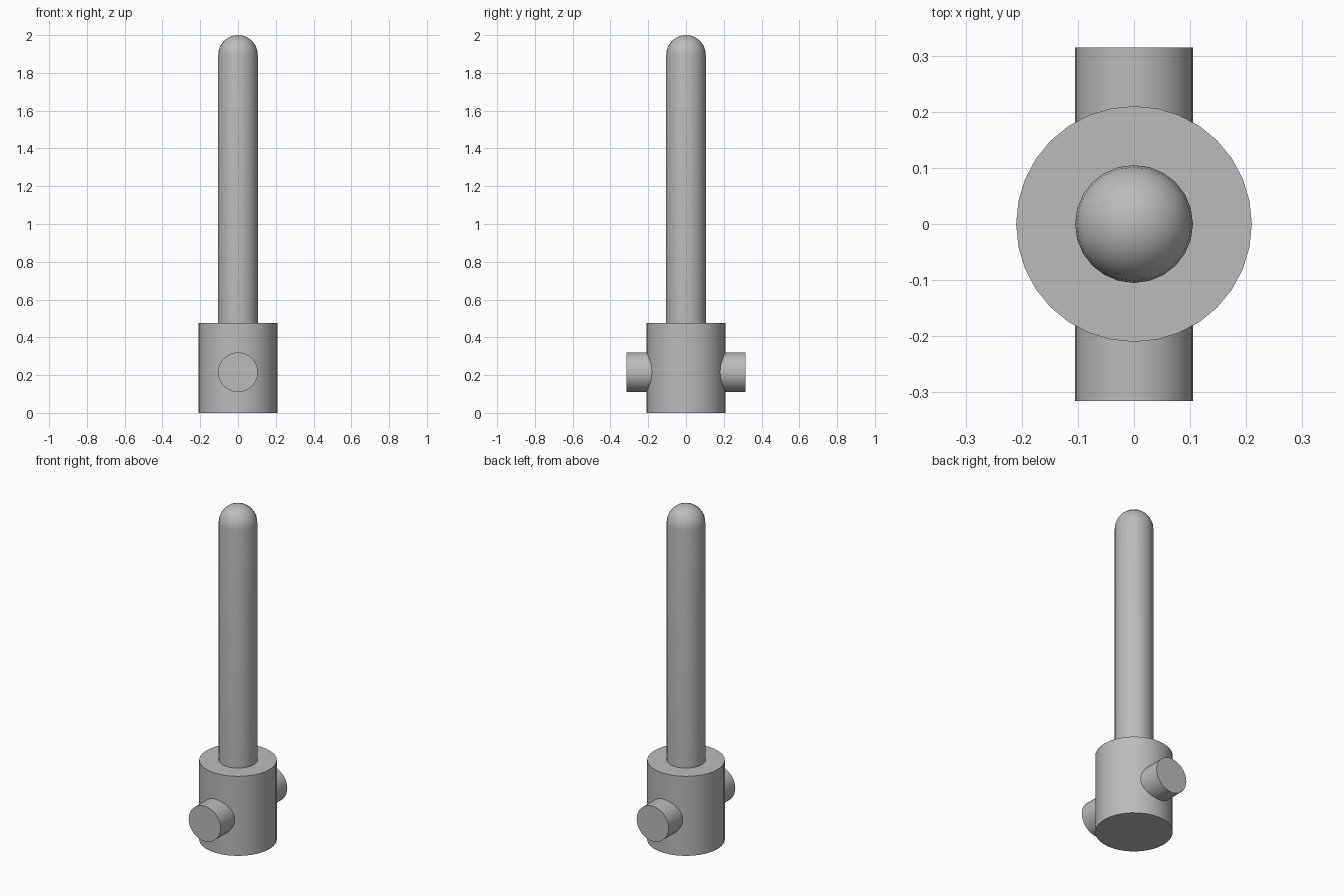
import bpy
import bmesh
from math import sin, cos, pi, radians
from mathutils import Matrix

cube = bpy.data.objects.get("Cube")
if cube:
    bpy.data.objects.remove(cube, do_unlink=True)

RADIUS = 0.105
COLLAR_TOP = 0.475
PEG_Z = 0.215

grey = bpy.data.materials.new("plain grey")
grey.use_nodes = True
colour = (0.5, 0.5, 0.5, 1)
grey.diffuse_color = colour
grey.node_tree.nodes["Principled BSDF"].inputs["Base Color"].default_value = colour


def lathe(name, profile, sides, transform=Matrix()):
    """Revolve (radius, height) points around z, then place the part."""
    bm = bmesh.new()
    verts = [bm.verts.new((r, 0, z)) for r, z in profile]
    edges = [bm.edges.new(pair) for pair in zip(verts, verts[1:])]
    bmesh.ops.spin(bm, geom=verts + edges, cent=(0, 0, 0), axis=(0, 0, 1),
                   angle=2 * pi, steps=sides, use_merge=True)
    bmesh.ops.remove_doubles(bm, verts=bm.verts, dist=0.0001)
    bmesh.ops.recalc_face_normals(bm, faces=bm.faces)
    bm.transform(transform)
    mesh = bpy.data.meshes.new(name)
    bm.to_mesh(mesh)
    bm.free()
    mesh.materials.append(grey)
    part = bpy.data.objects.new(name, mesh)
    bpy.context.collection.objects.link(part)
    bpy.ops.object.select_all(action="DESELECT")
    part.select_set(True)
    bpy.context.view_layer.objects.active = part
    bpy.ops.object.shade_smooth_by_angle(angle=radians(35))
    return part


# Wide collar at the foot
lathe("base_collar", [(0, 0), (2 * RADIUS, 0), (2 * RADIUS, COLLAR_TOP), (0, COLLAR_TOP)], 32)

# Long rod with a rounded tip
dome = [(RADIUS * cos(a), 2 - RADIUS + RADIUS * sin(a))
        for a in (i * pi / 12 for i in range(7))]
lathe("rod", [(RADIUS, COLLAR_TOP)] + dome, 24)

# Peg on the front and on the back of the collar
for name, angle in (("front_peg", pi / 2), ("back_peg", -pi / 2)):
    place = Matrix.Translation((0, 0, PEG_Z)) @ Matrix.Rotation(angle, 4, "X")
    lathe(name, [(RADIUS, RADIUS), (RADIUS, 3 * RADIUS), (0, 3 * RADIUS)], 32, place)
